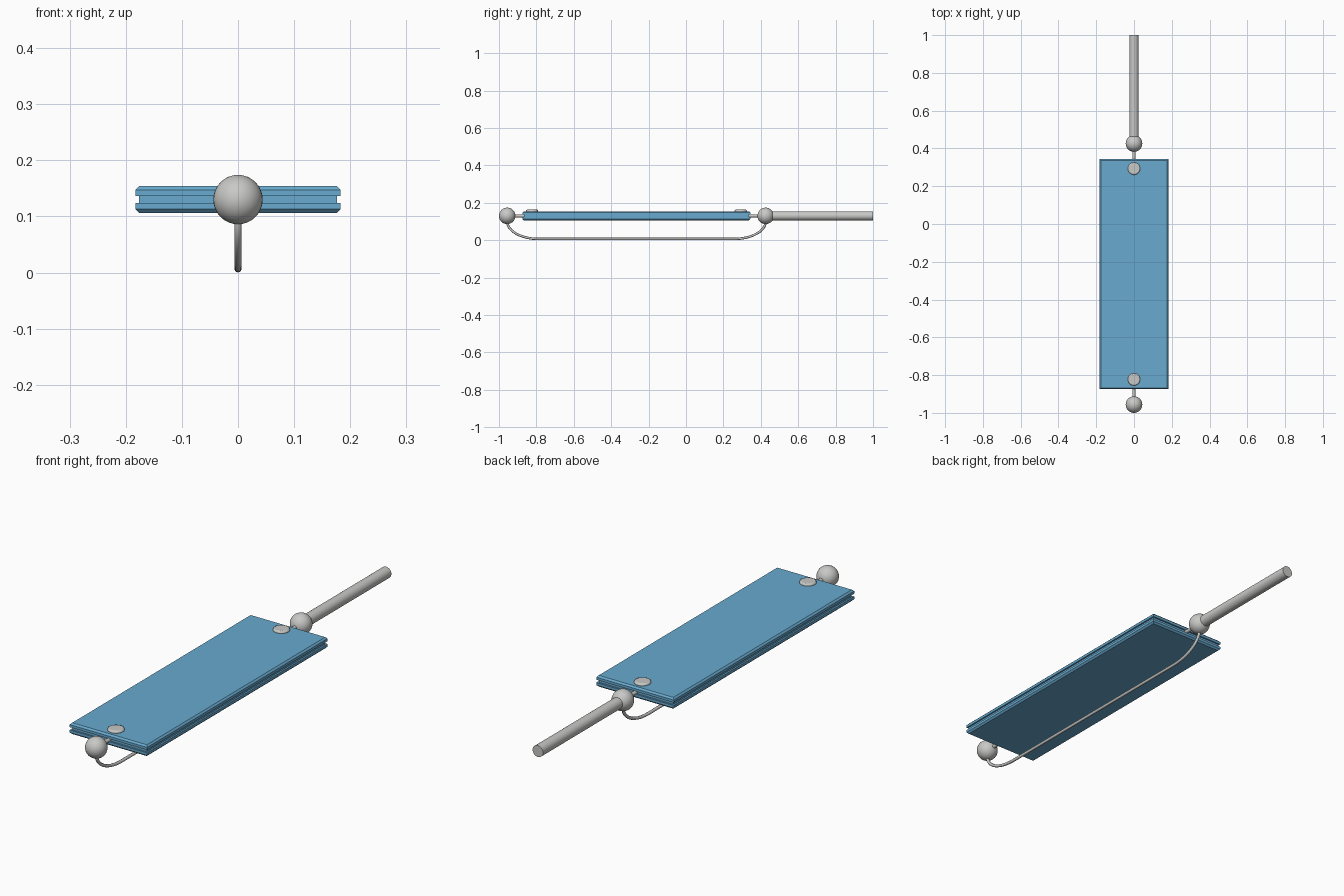
import bpy, bmesh, math
from mathutils import Vector

if "Cube" in bpy.data.objects:
    bpy.data.objects.remove(bpy.data.objects["Cube"])


def material(name, rgb):
    m = bpy.data.materials.new(name)
    m.diffuse_color = (*rgb, 1)
    m.use_nodes = True
    m.node_tree.nodes["Principled BSDF"].inputs["Base Color"].default_value = m.diffuse_color
    return m


blue = material("blue_panel", (0.14, 0.40, 0.62))
metal = material("grey_metal", (0.58, 0.58, 0.57))

AXIS_Z = 0.13                      # height of the rod and ball axis
MID_Y = -0.265                     # middle of the panel
HALF_W, HALF_L = 0.183, 0.609
BALLS = (-0.956, 0.426)


def finish(name, mat, smooth=False):
    ob = bpy.context.object
    ob.name = name
    ob.data.materials.append(mat)
    if smooth:
        bpy.ops.object.shade_smooth_by_angle(angle=math.radians(40))
    return ob


def rod(name, y0, y1, r):
    bpy.ops.mesh.primitive_cylinder_add(vertices=24, radius=r, depth=y1 - y0,
                                        location=(0, (y0 + y1) / 2, AXIS_Z),
                                        rotation=(math.pi / 2, 0, 0))
    return finish(name, metal, True)


def slab(name, levels):
    """Stack of rectangles given as (z, inset) from bottom to top."""
    bm = bmesh.new()
    rings = []
    for z, inset in levels:
        w, l = HALF_W - inset, HALF_L - inset
        rings.append([bm.verts.new((sx * w, MID_Y + sy * l, z))
                      for sx, sy in ((-1, -1), (1, -1), (1, 1), (-1, 1))])
    for a, b in zip(rings, rings[1:]):
        for i in range(4):
            j = (i + 1) % 4
            bm.faces.new((a[i], a[j], b[j], b[i]))
    bm.faces.new(rings[0][::-1])
    bm.faces.new(rings[-1])
    me = bpy.data.meshes.new(name)
    bm.to_mesh(me)
    bm.free()
    ob = bpy.data.objects.new(name, me)
    me.materials.append(blue)
    bpy.context.collection.objects.link(ob)


# Two chamfered panels around a slightly recessed core
slab("upper_panel", [(0.136, 0), (0.147, 0), (0.154, 0.007)])
slab("lower_panel", [(0.106, 0.007), (0.113, 0), (0.124, 0)])
slab("panel_core", [(0.124, 0.007), (0.136, 0.007)])

# Handle rod at the back
rod("handle_rod", BALLS[1], 1.0, 0.0245)

for label, ball_y, s in (("front", BALLS[0], 1), ("back", BALLS[1], -1)):
    # End ball
    bpy.ops.mesh.primitive_uv_sphere_add(segments=32, ring_count=16, radius=0.044,
                                         location=(0, ball_y, AXIS_Z))
    finish(label + "_ball", metal, True)
    # Thin pin joining the ball to the panel
    ends = sorted((ball_y, ball_y + s * 0.13))
    rod(label + "_pin", ends[0], ends[1], 0.008)
    # Flat rivet on the top face
    bpy.ops.mesh.primitive_cylinder_add(vertices=24, radius=0.033, depth=0.02,
                                        location=(0, ball_y + s * 0.133, 0.153))
    rivet = finish(label + "_rivet", metal)
    bev = rivet.modifiers.new("rounded_rim", 'BEVEL')
    bev.width = 0.006
    bev.segments = 2
    bpy.ops.object.shade_smooth_by_angle(angle=math.radians(40))

# Bent wire hanging below, with a quarter-ellipse at each end
WIRE_R, BEND, TOP = 0.0065, 0.17, 0.10
k = 0.5523
h = TOP - WIRE_R
cu = bpy.data.curves.new("wire_guard", 'CURVE')
cu.dimensions = '3D'
cu.bevel_depth = WIRE_R
cu.bevel_resolution = 2
cu.use_fill_caps = True
cu.resolution_u = 12
sp = cu.splines.new('BEZIER')
sp.bezier_points.add(3)
y0, y1 = BALLS
pts = [((y0, TOP), (0, 0.01), (0, -k * h)),
       ((y0 + BEND, WIRE_R), (-k * BEND, 0), (0.1, 0)),
       ((y1 - BEND, WIRE_R), (-0.1, 0), (k * BEND, 0)),
       ((y1, TOP), (0, -k * h), (0, 0.01))]
for bp, (p, hl, hr) in zip(sp.bezier_points, pts):
    bp.handle_left_type = bp.handle_right_type = 'FREE'
    co = Vector((0, *p))
    bp.co = co
    bp.handle_left = co + Vector((0, *hl))
    bp.handle_right = co + Vector((0, *hr))
wire = bpy.data.objects.new("wire_guard", cu)
cu.materials.append(metal)
bpy.context.collection.objects.link(wire)
